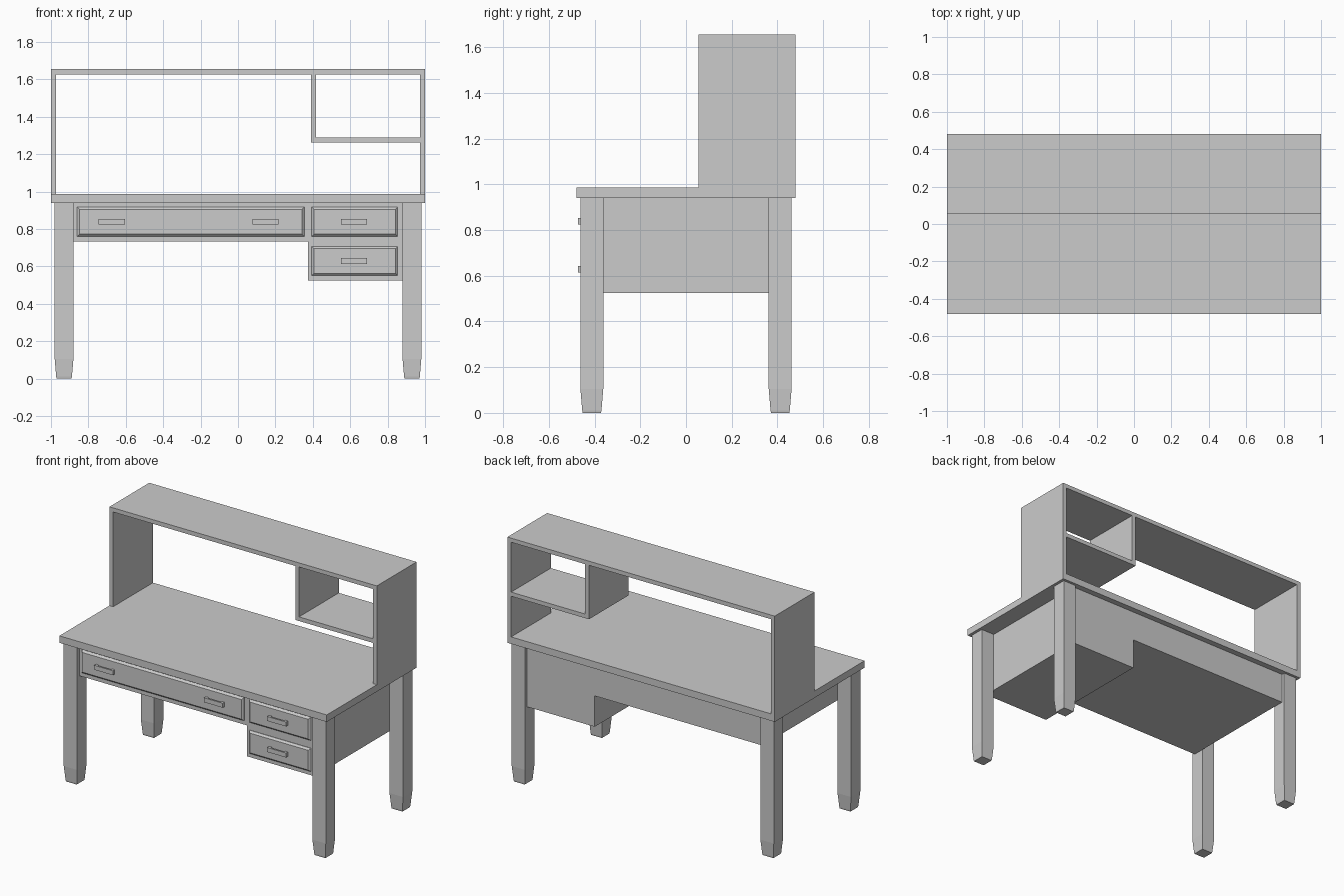
import bpy, bmesh

if "Cube" in bpy.data.objects:
    bpy.data.objects.remove(bpy.data.objects["Cube"])


def finish(name, bm):
    bmesh.ops.recalc_face_normals(bm, faces=bm.faces)
    mesh = bpy.data.meshes.new(name)
    bm.to_mesh(mesh)
    bm.free()
    obj = bpy.data.objects.new(name, mesh)
    bpy.context.collection.objects.link(obj)
    return obj


def box(name, x0, x1, y0, y1, z0, z1):
    bm = bmesh.new()
    bmesh.ops.create_cube(bm, size=1)
    for v in bm.verts:
        v.co = (x1 if v.co.x > 0 else x0,
                y1 if v.co.y > 0 else y0,
                z1 if v.co.z > 0 else z0)
    return finish(name, bm)


def loft(name, rings):
    """Skin a stack of four-point rings and cap both ends."""
    bm = bmesh.new()
    loops = [[bm.verts.new(p) for p in ring] for ring in rings]
    for a, b in zip(loops, loops[1:]):
        for i in range(4):
            j = (i + 1) % 4
            bm.faces.new((a[i], a[j], b[j], b[i]))
    bm.faces.new(loops[0])
    bm.faces.new(loops[-1])
    return finish(name, bm)


def extrude_y(name, outline, y0, y1):
    bm = bmesh.new()
    face = bm.faces.new([bm.verts.new((x, y0, z)) for x, z in outline])
    new = bmesh.ops.extrude_face_region(bm, geom=[face])["geom"]
    moved = [g for g in new if isinstance(g, bmesh.types.BMVert)]
    bmesh.ops.translate(bm, verts=moved, vec=(0, y1 - y0, 0))
    return finish(name, bm)


# Table top
box("table_top", -1, 1, -0.48, 0.48, 0.94, 0.987)

# Four legs with tapered feet
for side, sx in (("left", -1), ("right", 1)):
    for end, sy in (("front", -1), ("back", 1)):
        cx, cy = sx * 0.93, sy * 0.412
        rings = [[(cx - r, cy - r, z), (cx + r, cy - r, z),
                  (cx + r, cy + r, z), (cx - r, cy + r, z)]
                 for r, z in ((0.040, 0), (0.042, 0.01), (0.05, 0.105), (0.05, 0.94))]
        loft(f"{end}_{side}_leg", rings)

# L-shaped drawer case
FRONT = -0.438
extrude_y("drawer_case", [(-0.88, 0.94), (-0.88, 0.733), (0.375, 0.733),
                          (0.375, 0.524), (0.88, 0.524), (0.88, 0.94)], FRONT, 0.44)


# Drawer fronts with raised, sloped edges
def drawer(name, x0, x1, z0, z1, handles):
    rings = []
    for inset, y in ((0, FRONT), (0, FRONT - 0.003), (0.012, FRONT - 0.015)):
        a, b, c, d = x0 + inset, x1 - inset, z0 + inset, z1 - inset
        rings.append([(a, y, c), (b, y, c), (b, y, d), (a, y, d)])
    loft(name + "_front", rings)
    zc = (z0 + z1) / 2
    # Bar handles on two short posts
    for i, hx in enumerate(handles):
        tag = f"{name}_handle_{i + 1}"
        box(tag + "_bar", hx - 0.07, hx + 0.07, -0.473, -0.463, zc - 0.015, zc + 0.015)
        for s in (-1, 1):
            px = hx + s * 0.06
            box(tag + "_post", px - 0.01, px + 0.01, -0.464, FRONT - 0.014,
                zc - 0.015, zc + 0.015)


drawer("wide_drawer", -0.86, 0.355, 0.76, 0.917, (-0.675, 0.147))
drawer("upper_drawer", 0.394, 0.854, 0.76, 0.917, (0.62,))
drawer("lower_drawer", 0.394, 0.854, 0.55, 0.707, (0.62,))

# Open hutch
Y0, Y1, T = 0.055, 0.48, 0.028
box("hutch_top", -1, 1, Y0, Y1, 1.655 - T, 1.655)
box("hutch_left_side", -1, -1 + T, Y0, Y1, 0.987, 1.655 - T)
box("hutch_right_side", 1 - T, 1, Y0, Y1, 0.987, 1.655 - T)
box("hutch_divider", 0.39, 0.39 + T, Y0, Y1, 1.262, 1.655 - T)
box("hutch_shelf", 0.39 + T, 1 - T, Y0, Y1, 1.262, 1.262 + T)
